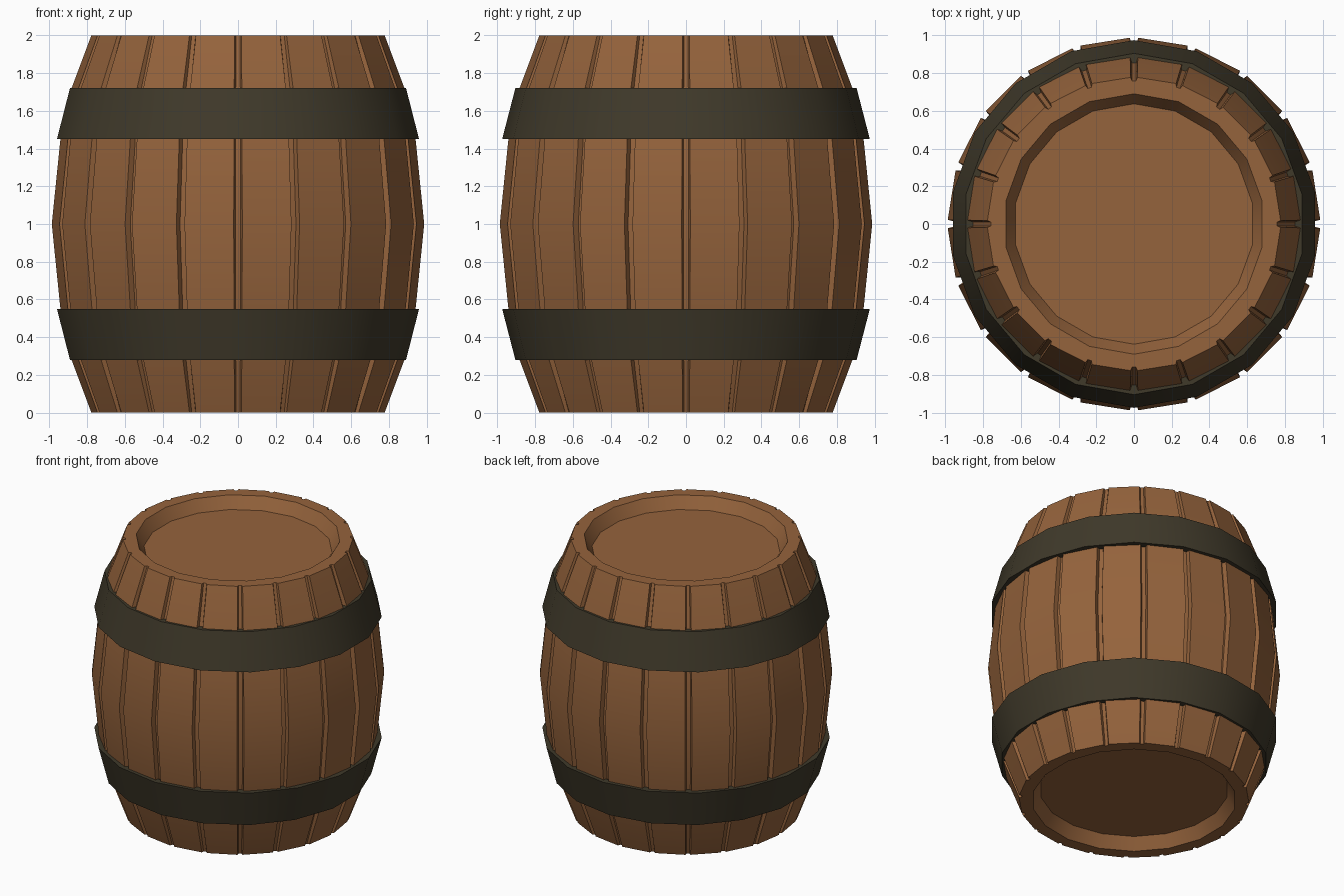
import bpy, bmesh
from math import sin, cos, pi, radians

if "Cube" in bpy.data.objects:
    bpy.data.objects.remove(bpy.data.objects["Cube"])

STAVES = 20
SIDES = 18


def material(name, rgb):
    m = bpy.data.materials.new(name)
    m.diffuse_color = (*rgb, 1)
    m.use_nodes = True
    m.node_tree.nodes["Principled BSDF"].inputs["Base Color"].default_value = m.diffuse_color
    return m


wood = material("wood", (0.30, 0.125, 0.045))
iron = material("iron", (0.05, 0.041, 0.023))


def finish(bm, name, mat):
    bmesh.ops.recalc_face_normals(bm, faces=bm.faces)
    me = bpy.data.meshes.new(name)
    bm.to_mesh(me)
    bm.free()
    me.materials.append(mat)
    ob = bpy.data.objects.new(name, me)
    bpy.context.collection.objects.link(ob)
    bpy.ops.object.select_all(action='DESELECT')
    ob.select_set(True)
    bpy.context.view_layer.objects.active = ob
    bpy.ops.object.shade_smooth_by_angle(angle=radians(30))
    return ob


def ring(bm, r, z):
    # polygon with a vertex on the y axis
    return [bm.verts.new((r * sin(2 * pi * i / SIDES), r * cos(2 * pi * i / SIDES), z))
            for i in range(SIDES)]


def stave_ring(bm, r, depth, z):
    # stave outline with a tapered groove at every joint
    vs = []
    for i in range(STAVES):
        a = 2 * pi * i / STAVES
        for off, rad in ((-0.023, r), (-0.014, r - depth), (0.014, r - depth), (0.023, r)):
            vs.append(bm.verts.new((rad * cos(a + off), rad * sin(a + off), z)))
    return vs


def loft(bm, rings):
    for a, b in zip(rings, rings[1:]):
        n = len(a)
        for i in range(n):
            j = (i + 1) % n
            bm.faces.new((a[i], a[j], b[j], b[i]))


def loop_edges(bm, vs):
    return [bm.edges.get((v, vs[i - 1])) for i, v in enumerate(vs)]


# barrel body: grooved staves with a recessed lid at each end
half = [(0, 0.777, 0.018), (0.28, 0.882, 0.028), (0.5, 0.936, 0.032)]
profile = half + [(1, 0.987, 0.034)] + [(2 - z, r, d) for z, r, d in reversed(half)]
bm = bmesh.new()
rings = [stave_ring(bm, r, d, z) for z, r, d in profile]
loft(bm, rings)
for end, z, lid_z in ((rings[0], 0, 0.085), (rings[-1], 2, 1.915)):
    rim, lid = ring(bm, 0.69, z), ring(bm, 0.637, lid_z)
    loft(bm, [rim, lid])
    bm.faces.new(lid)
    bmesh.ops.triangle_fill(bm, use_beauty=True, normal=(0, 0, 1),
                            edges=loop_edges(bm, end) + loop_edges(bm, rim))
finish(bm, "barrel_body", wood)

# iron hoops: (outer radius, inner radius, z), mirrored about mid height
section = [(0.974, 0.92, 1.45), (0.904, 0.85, 1.72)]
for name, flip in (("upper_hoop", False), ("lower_hoop", True)):
    (ro, ri, z0), (to, ti, z1) = section
    if flip:
        z0, z1 = 2 - z0, 2 - z1
    bm = bmesh.new()
    rs = [ring(bm, ro, z0), ring(bm, to, z1), ring(bm, ti, z1), ring(bm, ri, z0)]
    loft(bm, rs + rs[:1])
    finish(bm, name, iron)
